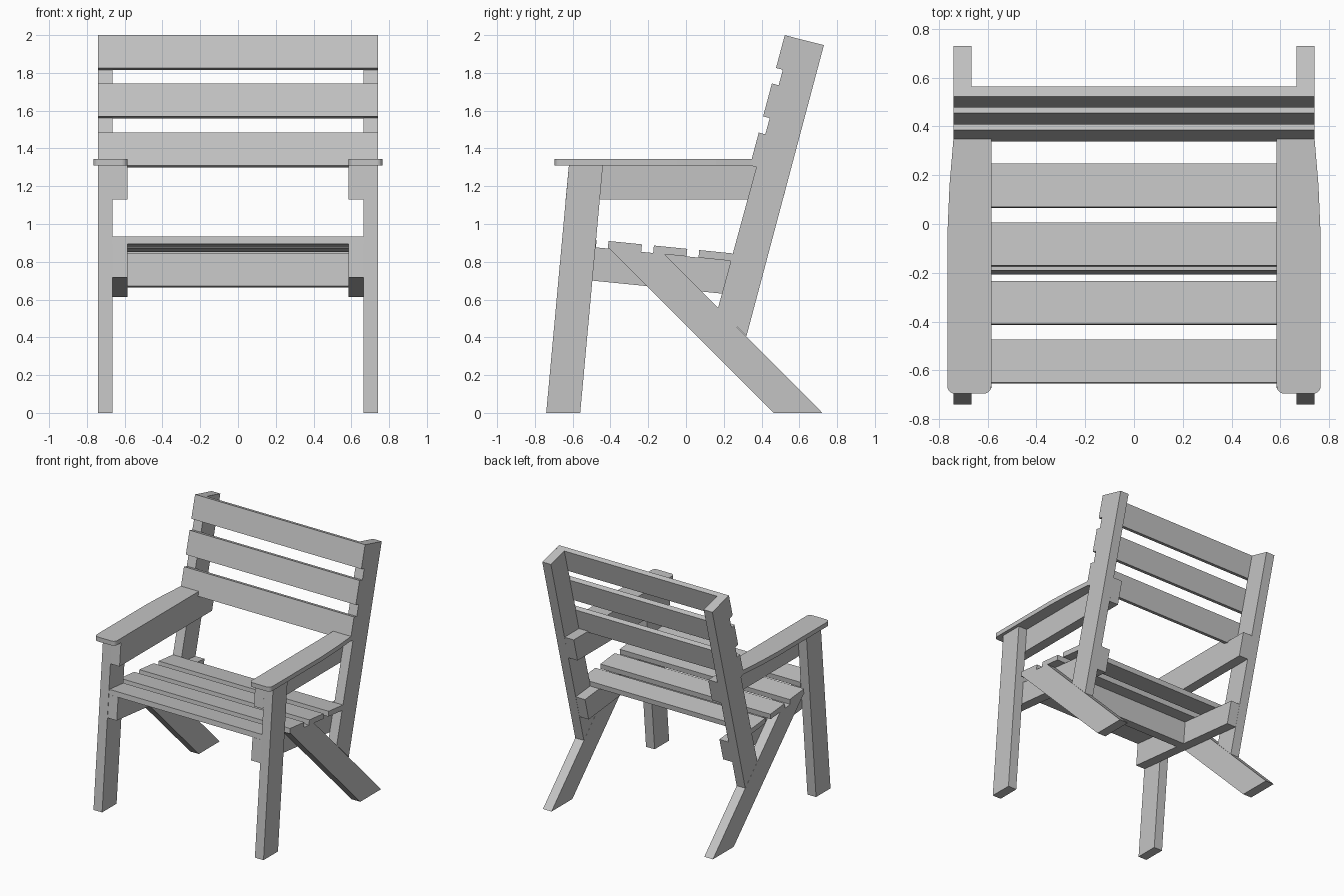
import bpy
import bmesh

cube = bpy.data.objects.get("Cube")
if cube:
    bpy.data.objects.remove(cube, do_unlink=True)

wood = bpy.data.materials.new("grey wood")
wood.use_nodes = True
GREY = (0.55, 0.55, 0.55, 1)
wood.diffuse_color = GREY
wood.node_tree.nodes["Principled BSDF"].inputs["Base Color"].default_value = GREY


def finish(name, bm):
    bmesh.ops.recalc_face_normals(bm, faces=bm.faces)
    mesh = bpy.data.meshes.new(name)
    bm.to_mesh(mesh)
    bm.free()
    mesh.materials.append(wood)
    obj = bpy.data.objects.new(name, mesh)
    bpy.context.collection.objects.link(obj)


def extrude(points, offset):
    bm = bmesh.new()
    face = bm.faces.new([bm.verts.new(p) for p in points])
    new = bmesh.ops.extrude_face_region(bm, geom=[face])["geom"]
    bmesh.ops.translate(bm, vec=offset, verts=[v for v in new if isinstance(v, bmesh.types.BMVert)])
    return bm


def board(name, profile, x0, x1):
    """Side profile (y, z) extruded across x."""
    finish(name, extrude([(x0, y, z) for y, z in profile], (x1 - x0, 0, 0)))


INNER, MID, OUTER = 0.585, 0.665, 0.74
LEAN = 0.267     # backward lean of the back, y per z
DROP = 0.1       # rearward fall of the seat, z per y
THICK = 0.04


def back_front(z):
    return 0.523 - LEAN * (2.0 - z)


def seat_top(y):
    return 0.869 - DROP * y


# Frame profiles shared by both sides
front_leg = [(-0.74, 0), (-0.56, 0), (-0.44, 1.31), (-0.62, 1.31)]
rear_leg = [(0.463, 0), (0.722, 0), (-0.113, 0.84), (-0.405, 0.87)]
back_post = [(0.17, 0.557), (0.32, 0.406), (0.73, 1.947), (0.56, 1.99)]
seat_rail = [(-0.672, 0.718), (-0.655, 0.894), (0.42, 0.787), (0.374, 0.613)]
arm_support = [(-0.637, 1.13), (-0.62, 1.31), (0.56, 1.31), (0.513, 1.13)]

for side, s in (("right", -1), ("left", 1)):
    board(side + "_front_leg", front_leg, s * MID, s * OUTER)
    board(side + "_rear_leg", rear_leg, s * MID, s * OUTER)
    board(side + "_back_post", back_post, s * MID, s * OUTER)
    board(side + "_seat_rail", seat_rail, s * INNER, s * MID)
    board(side + "_arm_support", arm_support, s * INNER, s * MID)

    # Armrest: tapered plan, rounded front corners, rear end meets the back
    rear = back_front(1.31)
    plan = [(INNER, -0.695), (0.765, -0.695), (0.765, -0.05),
            (0.756, 0.16), (OUTER, rear), (INNER, rear)]
    bm = extrude([(s * x, y, 1.31) for x, y in plan], (0, 0, 0.035))
    for v in bm.verts:
        if v.co.y > 0.3:
            v.co.y = back_front(v.co.z)
    corners = [e for e in bm.edges if all(v.co.y < -0.6 for v in e.verts)
               and abs(e.verts[0].co.z - e.verts[1].co.z) > 0.01]
    bmesh.ops.bevel(bm, geom=corners, offset=0.03, segments=5, profile=0.5, affect="EDGES")
    finish(side + "_armrest", bm)

# Seat slats; the front one fits between the front legs
for i in range(4):
    y = -0.65 + 0.24 * i
    z0, z1 = seat_top(y), seat_top(y + 0.177)
    half = MID if i == 0 else OUTER
    shift = THICK * DROP
    board("seat_slat_%d" % (i + 1),
          [(y, z0), (y + 0.177, z1), (y + 0.177 - shift, z1 - THICK), (y - shift, z0 - THICK)],
          -half, half)

# Cross bar under the seat
board("seat_cross_bar", [(-0.19, 0.846), (-0.11, 0.838), (-0.127, 0.663), (-0.207, 0.671)],
      -INNER, INNER)

# Back slats
for i, z in enumerate((1.31, 1.57, 1.826)):
    y0, y1 = back_front(z), back_front(z + 0.174)
    dz = THICK * LEAN
    board("back_slat_%d" % (i + 1),
          [(y0, z), (y1, z + 0.174), (y1 + THICK, z + 0.174 - dz), (y0 + THICK, z - dz)],
          -OUTER, OUTER)
